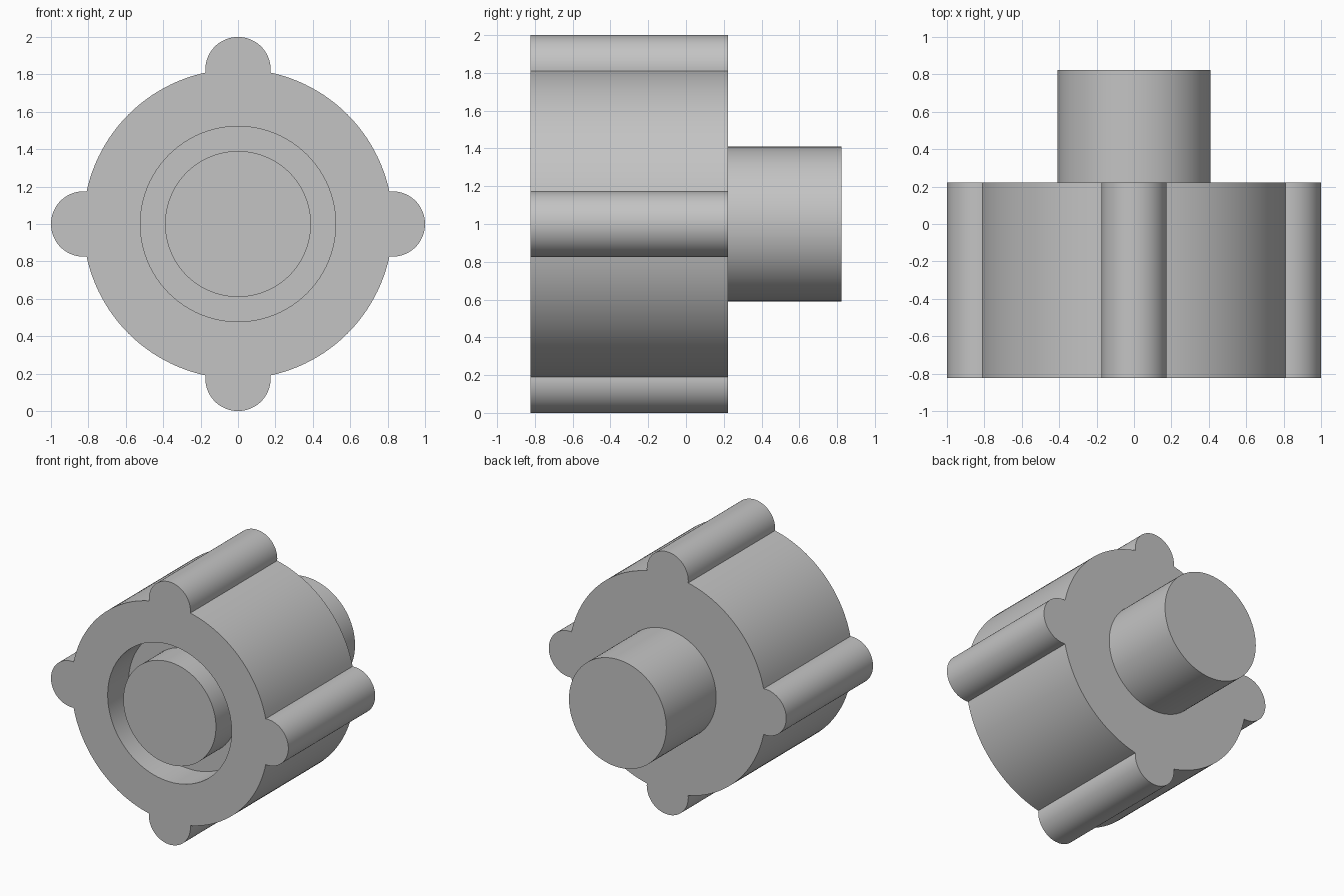
import bpy, bmesh, math

if "Cube" in bpy.data.objects:
    bpy.data.objects.remove(bpy.data.objects["Cube"])

CZ = 1.0                                   # height of the main axis
FRONT, BACK, END = -0.8225, 0.2225, 0.8225  # housing front, housing back, shaft end
FLOOR = FRONT + 0.25                       # bottom of the front recess
BODY_R, LOBE_R, LOBE_C = 0.828, 0.175, 0.825
RECESS_R, POST_R, SHAFT_R = 0.522, 0.39, 0.41

grey = bpy.data.materials.new("plain grey")
grey.diffuse_color = (0.55, 0.55, 0.55, 1)
grey.use_nodes = True
grey.node_tree.nodes["Principled BSDF"].inputs["Base Color"].default_value = grey.diffuse_color


def circle(r, n=96):
    return [(r * math.cos(2 * math.pi * i / n), r * math.sin(2 * math.pi * i / n))
            for i in range(n)]


def lobed_outline():
    """Round body with four half-round ribs, one on each axis."""
    x = (BODY_R**2 + LOBE_C**2 - LOBE_R**2) / (2 * LOBE_C)
    y = math.sqrt(BODY_R**2 - x * x)
    body_a, lobe_a = math.atan2(y, x), math.atan2(y, x - LOBE_C)
    pts = []
    for k in range(4):
        turn = k * math.pi / 2
        c, s = math.cos(turn), math.sin(turn)
        for i in range(33):
            a = -lobe_a + 2 * lobe_a * i / 32
            px, py = LOBE_C + LOBE_R * math.cos(a), LOBE_R * math.sin(a)
            pts.append((px * c - py * s, px * s + py * c))
        for i in range(1, 24):
            a = turn + body_a + (math.pi / 2 - 2 * body_a) * i / 24
            pts.append((BODY_R * math.cos(a), BODY_R * math.sin(a)))
    return pts


def ring(bm, pts, y):
    verts = [bm.verts.new((x, y, CZ + z)) for x, z in pts]
    for i, v in enumerate(verts):
        bm.edges.new((verts[i - 1], v))
    return verts


def wall(bm, a, b):
    for i in range(len(a)):
        bm.faces.new((a[i - 1], a[i], b[i], b[i - 1]))


def plate(bm, outer, inner):
    """Flat face between an outer outline and a hole."""
    edges = [bm.edges.get((r[i - 1], r[i])) for r in (outer, inner) for i in range(len(r))]
    bmesh.ops.triangle_fill(bm, edges=edges, use_beauty=True)


def finish(bm, name):
    bmesh.ops.recalc_face_normals(bm, faces=bm.faces)
    mesh = bpy.data.meshes.new(name)
    bm.to_mesh(mesh)
    bm.free()
    mesh.materials.append(grey)
    ob = bpy.data.objects.new(name, mesh)
    bpy.context.collection.objects.link(ob)
    bpy.ops.object.select_all(action='DESELECT')
    ob.select_set(True)
    bpy.context.view_layer.objects.active = ob
    bpy.ops.object.shade_smooth_by_angle(angle=math.radians(30))


# Housing: ribbed drum, with the recess and centre post in front and the shaft behind
bm = bmesh.new()
outline = lobed_outline()
front, back = ring(bm, outline, FRONT), ring(bm, outline, BACK)
wall(bm, front, back)

# Recess and centre post
rim, floor = ring(bm, circle(RECESS_R), FRONT), ring(bm, circle(RECESS_R), FLOOR)
post_base, post_top = ring(bm, circle(POST_R), FLOOR), ring(bm, circle(POST_R), FRONT)
plate(bm, front, rim)
wall(bm, rim, floor)
wall(bm, floor, post_base)
wall(bm, post_base, post_top)
bm.faces.new(post_top)

# Rear shaft
shaft_base, shaft_end = ring(bm, circle(SHAFT_R), BACK), ring(bm, circle(SHAFT_R), END)
plate(bm, back, shaft_base)
wall(bm, shaft_base, shaft_end)
bm.faces.new(shaft_end)
finish(bm, "ribbed_housing_with_shaft")
